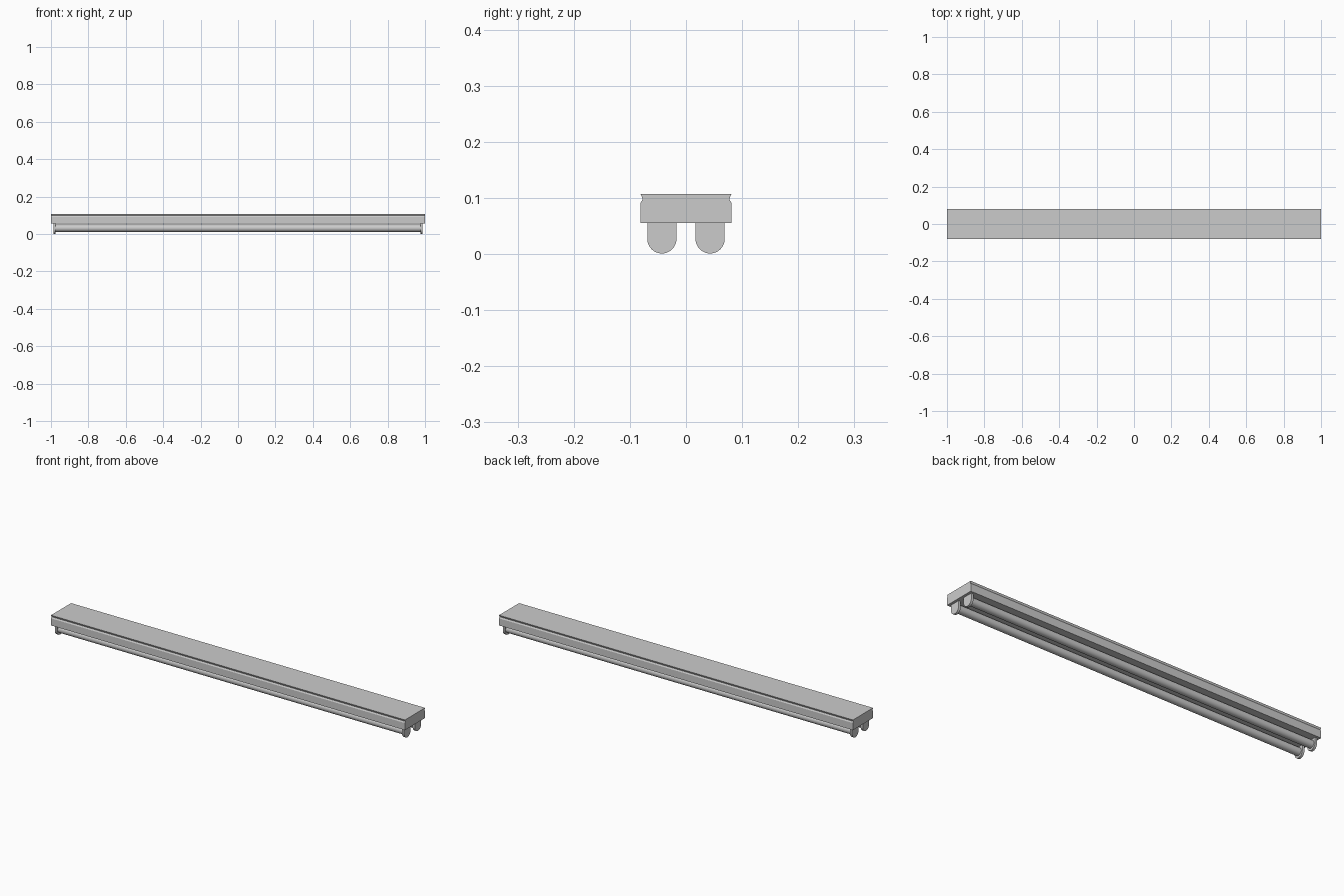
import bpy, bmesh, math

if "Cube" in bpy.data.objects:
    bpy.data.objects.remove(bpy.data.objects["Cube"])


def extrude_profile(name, pts, x0, x1, smooth=False):
    """Extrude a closed (y, z) outline along x."""
    bm = bmesh.new()
    a = [bm.verts.new((x0, y, z)) for y, z in pts]
    b = [bm.verts.new((x1, y, z)) for y, z in pts]
    n = len(pts)
    bm.faces.new(a)
    bm.faces.new(b)
    for i in range(n):
        bm.faces.new((a[i], a[(i + 1) % n], b[(i + 1) % n], b[i]))
    bmesh.ops.recalc_face_normals(bm, faces=bm.faces)
    me = bpy.data.meshes.new(name)
    bm.to_mesh(me)
    bm.free()
    ob = bpy.data.objects.new(name, me)
    bpy.context.collection.objects.link(ob)
    if smooth:
        bpy.ops.object.select_all(action='DESELECT')
        bpy.context.view_layer.objects.active = ob
        ob.select_set(True)
        bpy.ops.object.shade_smooth_by_angle(angle=math.radians(35))
    return ob


def arc(cy, cz, r, start, end, n):
    return [(cy + r * math.cos(start + (end - start) * i / n),
             cz + r * math.sin(start + (end - start) * i / n)) for i in range(n + 1)]


# Housing with a shallow groove below the top lip
half = [(0.081, 0.055), (0.081, 0.091), (0.077, 0.098), (0.081, 0.107)]
extrude_profile("housing", half + [(-y, z) for y, z in reversed(half)], -1, 1)

# Two tubes with end caps, each held by a rounded socket at both ends
for side, y in (("front", -0.043), ("back", 0.043)):
    circle = arc(y, 0.031, 0.0195, 0, 2 * math.pi, 32)[:-1]
    extrude_profile(side + "_tube", circle, -0.978, 0.978, True)
    socket = [(y + 0.026, 0.056), (y - 0.026, 0.056)] + arc(y, 0.027, 0.026, math.pi, 2 * math.pi, 20)
    for end, s in (("left", -1), ("right", 1)):
        extrude_profile(f"{side}_{end}_socket", [(py, max(pz, 0)) for py, pz in socket],
                        min(s * 0.975, s * 0.987), max(s * 0.975, s * 0.987), True)
